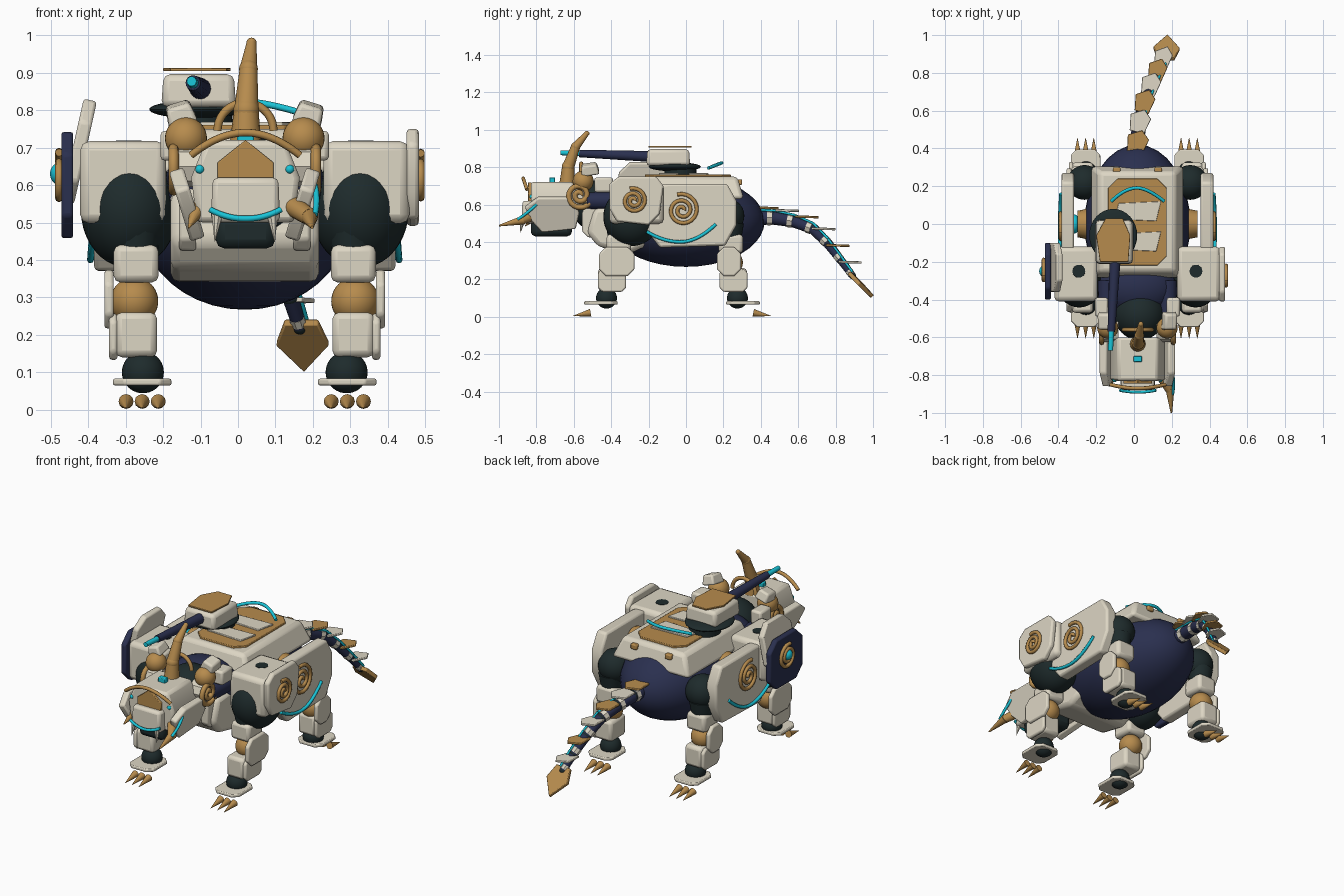
import bpy, bmesh, math
from mathutils import Vector, Matrix


def colour(name, rgb):
    m = bpy.data.materials.new(name)
    m.diffuse_color = (*rgb, 1)
    return m


CREAM = colour("cream armour", (0.72, 0.67, 0.55))
BRONZE = colour("bronze", (0.47, 0.26, 0.075))
NAVY = colour("navy", (0.023, 0.029, 0.078))
DARK = colour("dark joint", (0.013, 0.024, 0.025))
CYAN = colour("cyan glow", (0.01, 0.55, 0.68))


def finish(name, bm, mat, bevel=0.0):
    bmesh.ops.recalc_face_normals(bm, faces=bm.faces)
    me = bpy.data.meshes.new(name)
    bm.to_mesh(me)
    bm.free()
    me.materials.append(mat)
    ob = bpy.data.objects.new(name, me)
    bpy.context.collection.objects.link(ob)
    if bevel:
        mod = ob.modifiers.new("bevel", 'BEVEL')
        mod.width, mod.segments = bevel, 2
    return ob


def box(name, lo, size, mat, bevel=0.015, taper=(1, 1), rot=(0, 0, 0)):
    """Box about centre lo; taper scales its top face."""
    bm = bmesh.new()
    bmesh.ops.create_cube(bm, size=1)
    for v in bm.verts:
        t = taper if v.co.z > 0 else (1, 1)
        v.co = Vector((v.co.x * size[0] * t[0], v.co.y * size[1] * t[1], v.co.z * size[2]))
    ob = finish(name, bm, mat, bevel)
    ob.location, ob.rotation_euler = lo, rot
    return ob


def ball(name, loc, r, mat):
    bm = bmesh.new()
    bmesh.ops.create_uvsphere(bm, u_segments=32, v_segments=20, radius=1)
    r = r if isinstance(r, tuple) else (r, r, r)
    bmesh.ops.transform(bm, matrix=Matrix.Translation(loc) @ Matrix.Diagonal((*r, 1)), verts=bm.verts)
    return finish(name, bm, mat)


def cone(name, a, b, r1, r2, mat, seg=16):
    a, b = Vector(a), Vector(b)
    bm = bmesh.new()
    bmesh.ops.create_cone(bm, cap_ends=True, segments=seg, radius1=r1, radius2=r2, depth=(b - a).length)
    q = (b - a).to_track_quat('Z', 'Y').to_matrix().to_4x4()
    bmesh.ops.transform(bm, matrix=Matrix.Translation((a + b) / 2) @ q, verts=bm.verts)
    return finish(name, bm, mat)


def prism(name, pts, axis, a, b, mat, bevel=0.008):
    """Outline in the two other axes, extruded along axis from a to b."""
    bm = bmesh.new()
    lo, hi = ([bm.verts.new(p[:axis] + (d,) + p[axis:]) for p in pts] for d in (a, b))
    bm.faces.new(lo)
    bm.faces.new(hi)
    for i in range(len(pts)):
        j = (i + 1) % len(pts)
        bm.faces.new((lo[i], lo[j], hi[j], hi[i]))
    return finish(name, bm, mat, bevel)


def octagon(cx, cy, w, h, c):
    return [(cx + sx * (w - (0 if k else c)), cy + sy * (h - (c if k else 0)))
            for sx, sy, k in ((1, -1, 1), (1, 1, 1), (1, 1, 0), (-1, 1, 0),
                              (-1, 1, 1), (-1, -1, 1), (-1, -1, 0), (1, -1, 0))]


def tube(name, pts, r, mat, smooth=True):
    cu = bpy.data.curves.new(name, 'CURVE')
    cu.dimensions, cu.bevel_depth, cu.bevel_resolution, cu.use_fill_caps = '3D', r, 2, True
    sp = cu.splines.new('NURBS' if smooth else 'POLY')
    sp.points.add(len(pts) - 1)
    for p, co in zip(sp.points, pts):
        p.co = (*co, 1)
    if smooth:
        sp.order_u, sp.use_endpoint_u, sp.resolution_u = 3, True, 8
    cu.materials.append(mat)
    bpy.context.collection.objects.link(bpy.data.objects.new(name, cu))


def spiral(name, x, y, z, r, turns=2.3, thick=0.0105):
    n = 48
    t = [(r * (0.1 + 0.9 * i / n), turns * math.tau * i / n) for i in range(n + 1)]
    tube(name, [(x, y + q * math.cos(a), z + q * math.sin(a)) for q, a in t], thick, BRONZE, False)


# Torso, chest and back deck
ball("torso", (0, 0, 0.51), (0.28, 0.42, 0.243), NAVY)
prism("chest_plate", [(-0.53, 0.45), (-0.47, 0.375), (-0.30, 0.338), (-0.21, 0.38), (-0.24, 0.60), (-0.49, 0.58)],
      0, -0.198, 0.198, CREAM, 0.025)
box("back_deck", (0, 0.01, 0.69), (0.50, 0.60, 0.12), CREAM, 0.02, (0.80, 0.88))
prism("deck_panel", octagon(0, 0.01, 0.155, 0.23, 0.05), 2, 0.745, 0.76, BRONZE, 0.003)
for y in (-0.09, 0.07):
    prism("deck_slat", [(-0.12, y - 0.045), (0.10, y - 0.055), (0.125, y + 0.05), (-0.10, y + 0.04)],
          2, 0.75, 0.768, CREAM, 0.003)
for x in (-0.11, 0.11):
    box("deck_stud", (x, 0.285, 0.72), (0.04, 0.03, 0.03), BRONZE, 0.006)

for s in (-1, 1):
    # Shoulders, hips and flank armour
    ball("shoulder_joint", (s * 0.308, -0.29, 0.535), (0.13, 0.152, 0.157), DARK)
    box("shoulder_pod", (s * 0.325, -0.265, 0.607), (0.23, 0.29, 0.22), CREAM, 0.025)
    cone("pod_port", (s * 0.31, -0.25, 0.70), (s * 0.31, -0.25, 0.719), 0.036, 0.034, DARK)
    ball("hip_joint", (s * 0.28, 0.22, 0.54), 0.092, DARK)
    cone("inner_disc", (s * 0.27, 0, 0.60), (s * 0.318, 0, 0.60), 0.08, 0.07, BRONZE)
    prism("flank_plate", [(-0.21, 0.69), (-0.1, 0.71), (0.22, 0.71), (0.27, 0.62), (0.27, 0.49),
                          (0.21, 0.38), (-0.14, 0.37), (-0.21, 0.46)], 0, s * 0.335, s * 0.402, CREAM, 0.012)
    spiral("flank_spiral", s * 0.406, -0.02, 0.57, 0.088)
    tube("flank_light", [(s * 0.405, -0.21, 0.455), (s * 0.412, -0.12, 0.40), (s * 0.412, 0.06, 0.40),
                         (s * 0.405, 0.16, 0.495)], 0.009, CYAN)

    # Legs: fore and hind, claws pointing outwards along the body
    for part, y, d in (("fore", -0.36, -1), ("hind", 0.24, 1)):
        k = 0.05 if d < 0 else 0.02
        cone(part + "_thigh", (s * 0.29, y, 0.50), (s * 0.29, y, 0.38), 0.07, 0.05, DARK)
        box(part + "_upper_leg", (s * 0.29, y, 0.39), (0.12, 0.13, 0.10), CREAM, 0.018)
        ball(part + "_knee", (s * 0.295, y, 0.29), 0.064, BRONZE)
        prism(part + "_knee_plate", octagon(y - 0.01, 0.295, 0.095 if d < 0 else 0.065, 0.078, 0.037), 0,
              s * 0.35, s * 0.375, CREAM)
        box(part + "_lower_leg", (s * 0.29, y + d * k * 0.8, 0.20), (0.112, 0.14, 0.12), CREAM, 0.018)
        prism(part + "_shin_plate", octagon(y + d * k * 0.7, 0.195, 0.075, 0.062, 0.022), 0, s * 0.34, s * 0.362, CREAM)
        ya = y + d * (k + 0.015)
        ball(part + "_ankle", (s * 0.272, ya, 0.1), 0.056, DARK)
        prism(part + "_foot_pad", octagon(s * 0.274, ya + d * 0.03, 0.078, 0.09, 0.03), 2, 0.065, 0.083, CREAM, 0.005)
        for i in (-1, 0, 1):
            x = s * 0.274 + i * 0.043
            cone(part + "_claw", (x, ya + d * 0.085, 0.022), (x, ya + d * 0.18, 0.004), 0.02, 0.001, BRONZE, 12)

    # Ear spirals, collar and cheek armour
    spiral("ear_spiral", s * 0.19, -0.57, 0.65, 0.07, 1.9, 0.014)
    cone("ear_hub", (s * 0.10, -0.57, 0.65), (s * 0.18, -0.57, 0.65), 0.055, 0.055, CREAM, 8)
    ball("horn_joint", (s * 0.157, -0.55, 0.725), 0.056, BRONZE)
    box("ear_block", (s * 0.172, -0.515, 0.79), (0.08, 0.10, 0.055), CREAM, 0.01, (0.8, 0.8), (0.15, s * 0.3, 0))
    box("collar_plate", (s * 0.19, -0.44, 0.705), (0.07, 0.10, 0.08), CREAM, 0.012)
    cone("neck_side", (s * 0.16, -0.30, 0.62), (s * 0.16, -0.53, 0.62), 0.05, 0.045, NAVY)
    prism("neck_plate", octagon(-0.485, 0.51, 0.07, 0.085, 0.03), 0, s * 0.13, s * 0.175, CREAM)
    cheek = prism("cheek_plate", [(-0.86, 0.04), (-0.79, 0.095), (-0.63, 0.095), (-0.57, 0.01), (-0.59, -0.08),
                                  (-0.77, -0.10), (-0.83, -0.03)], 0, -0.02, 0.02, CREAM)
    cheek.location, cheek.rotation_euler = (s * 0.155, 0, 0.55), (0, s * 0.3, 0)
    ball("eye", (s * 0.120, -0.825, 0.642), 0.012, CYAN)
    cone("fang", (s * 0.073, -0.872, 0.525), (s * 0.08, -0.885, 0.45), 0.017, 0.001, CREAM, 8)

# The symmetric body sits slightly off the origin
for ob in bpy.context.scene.objects:
    ob.location.x += 0.018

# Turret with long barrel, and the free light bar
cone("turret_base", (-0.10, -0.03, 0.75), (-0.10, -0.03, 0.79), 0.085, 0.085, DARK, 32)
ball("turret_collar", (-0.11, -0.06, 0.802), (0.127, 0.14, 0.024), DARK)
box("turret", (-0.105, -0.095, 0.852), (0.20, 0.235, 0.088), CREAM, 0.018, (0.94, 0.95))
prism("turret_lid", [(-0.15, 0.03), (-0.06, 0.03), (-0.02, -0.06), (-0.03, -0.2), (-0.18, -0.2), (-0.2, -0.06)],
      2, 0.904, 0.913, BRONZE, 0.002)
cone("barrel", (-0.10, -0.19, 0.857), (-0.12, -0.57, 0.873), 0.029, 0.02, NAVY)
cone("barrel_tip", (-0.12, -0.56, 0.873), (-0.124, -0.67, 0.877), 0.015, 0.013, CYAN)
tube("deck_light", [(-0.12, 0.12, 0.795), (-0.06, 0.18, 0.82), (0.06, 0.20, 0.825), (0.16, 0.12, 0.795)], 0.009, CYAN)

# Right pod shield
prism("right_shield", [(-0.41, 0.71), (-0.36, 0.75), (-0.16, 0.75), (-0.12, 0.70), (-0.14, 0.55), (-0.2, 0.49),
                       (-0.37, 0.51), (-0.41, 0.58)], 0, 0.45, 0.483, CREAM, 0.01)
spiral("right_shield_spiral", 0.488, -0.28, 0.62, 0.068)
# Left round shield and raised fin
prism("left_shield", octagon(-0.25, 0.60, 0.15, 0.142, 0.06), 0, -0.472, -0.44, NAVY, 0.008)
spiral("left_shield_spiral", -0.478, -0.25, 0.62, 0.07)
ball("left_shield_gem", (-0.475, -0.25, 0.63), (0.027, 0.03, 0.03), CYAN)
ball("inner_gem", (-0.315, 0, 0.61), (0.03, 0.05, 0.05), CYAN)
fin = prism("left_fin", octagon(-0.23, 0.0, 0.13, 0.14, 0.06), 0, -0.018, 0.018, CREAM)
fin.location, fin.rotation_euler = (-0.425, 0, 0.69), (0, 0.22, 0)

# Neck and head
ball("neck_base", (0.018, -0.33, 0.58), (0.21, 0.16, 0.13), NAVY)
ball("neck_joint", (0.03, -0.48, 0.595), 0.135, DARK)
prism("head", [(-0.11, 0.50), (0.15, 0.50), (0.165, 0.62), (0.125, 0.72), (-0.085, 0.72), (-0.125, 0.62)],
      1, -0.83, -0.60, CREAM, 0.015)
prism("forehead_plate", [(-0.055, 0.61), (0.095, 0.61), (0.095, 0.66), (0.02, 0.72), (-0.055, 0.66)],
      1, -0.845, -0.825, BRONZE, 0.003)
box("muzzle", (0.02, -0.825, 0.56), (0.185, 0.11, 0.12), CREAM, 0.015, (0.95, 0.9))
box("jaw", (0.02, -0.72, 0.475), (0.16, 0.22, 0.09), DARK, 0.025)
tube("mouth_light", [(-0.075, -0.88, 0.535), (-0.03, -0.89, 0.51), (0.07, -0.89, 0.51), (0.115, -0.88, 0.535)],
     0.008, CYAN)
tube("cheek_light", [(0.205, -0.80, 0.60), (0.215, -0.84, 0.56), (0.205, -0.90, 0.52)], 0.008, CYAN)
tube("brow", [(-0.125, -0.85, 0.68), (-0.05, -0.87, 0.74), (0.09, -0.87, 0.74), (0.165, -0.85, 0.68)], 0.01, BRONZE)
box("crown_light", (0.02, -0.715, 0.73), (0.045, 0.03, 0.03), CYAN, 0.004)
horn = [((0.02, -0.635, 0.71), 0.042), ((0.022, -0.63, 0.80), 0.033), ((0.028, -0.59, 0.91), 0.024),
        ((0.036, -0.53, 0.98), 0.013)]
for (a, r1), (b, r2) in zip(horn, horn[1:]):
    cone("horn", a, b, r1, r2, BRONZE)
    ball("horn_band", b, r2 * 1.04, BRONZE)
tube("horn_hoop", [(0.02 + 0.075 * math.cos(a * math.pi / 16), -0.56, 0.745 + 0.075 * math.sin(a * math.pi / 16))
                   for a in range(17)], 0.011, BRONZE)
cone("right_tusk_base", (0.13, -0.78, 0.555), (0.19, -0.88, 0.515), 0.03, 0.023, BRONZE)
cone("right_tusk", (0.19, -0.87, 0.517), (0.198, -1.0, 0.487), 0.024, 0.004, BRONZE)
cone("left_tusk", (-0.105, -0.80, 0.54), (-0.132, -0.86, 0.485), 0.025, 0.002, BRONZE)

# Tail: tapering banded links with overlapping scales and a spade tip
path = [Vector(p) for p in ((0.015, 0.36, 0.53), (0.02, 0.47, 0.53), (0.04, 0.58, 0.51), (0.07, 0.68, 0.47),
                            (0.105, 0.76, 0.39), (0.14, 0.83, 0.30), (0.165, 0.89, 0.22))]
for i, (a, b) in enumerate(zip(path, path[1:])):
    r = 0.042 - 0.004 * i
    cone("tail_link", a, b, r, r * 0.85, NAVY)
    ball("tail_joint", b, r * 0.86, DARK)
    cone("tail_band", a.lerp(b, 0.68), a.lerp(b, 0.92), r * 1.0, r * 0.95, CREAM, 8)
    up = Vector((0.02, 0, r * 1.0))
    tube("tail_light", [a + up, b + up * 0.9], 0.0065, CYAN, False)
    w = 0.058 - 0.002 * i
    plate = prism("tail_scale", [(-w * 0.7, -0.06), (w * 0.7, -0.06), (w, 0.025), (0.01, 0.065), (-w, 0.025)],
                  2, -0.006, 0.006, CREAM if i % 2 else BRONZE, 0.003)
    plate.location, plate.rotation_euler = (a + b) / 2 + Vector((0, 0.02, r + 0.01)), (-0.03, 0, -0.25)
tip = prism("tail_tip", [(-0.045, -0.02), (0.045, -0.02), (0.07, 0.06), (0.0, 0.158), (-0.07, 0.06)],
            2, -0.011, 0.011, BRONZE, 0.004)
tip.location, tip.rotation_euler = (0.17, 0.888, 0.22), (-0.80, 0, -0.06)

# Smooth rounded surfaces while keeping hard edges
bpy.ops.object.select_all(action='DESELECT')
for ob in bpy.context.scene.objects:
    if ob.type == 'MESH':
        ob.select_set(True)
        bpy.context.view_layer.objects.active = ob
bpy.ops.object.shade_smooth_by_angle(angle=math.radians(35))
